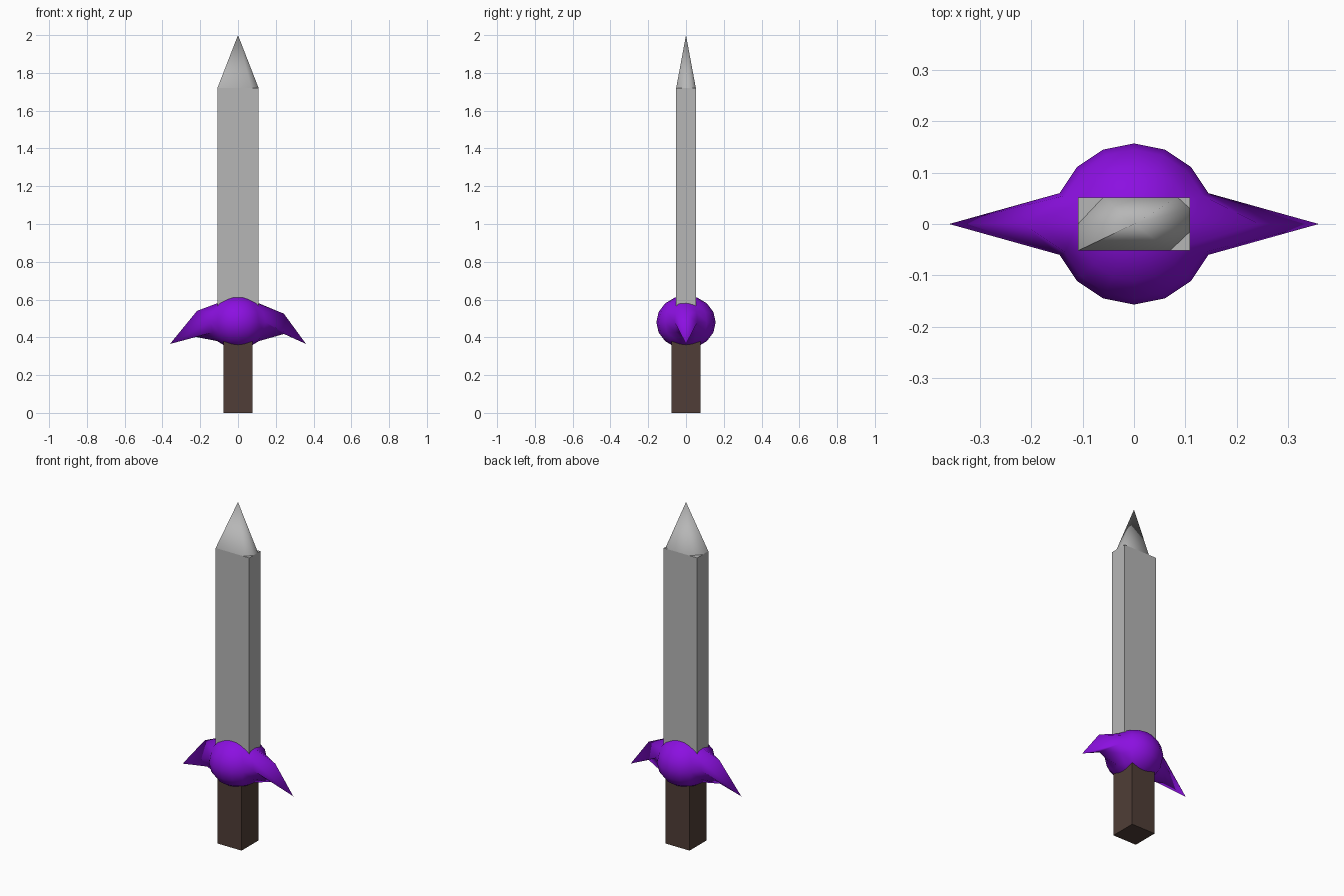
import bpy, bmesh
from math import radians
from mathutils import Vector

if "Cube" in bpy.data.objects:
    bpy.data.objects.remove(bpy.data.objects["Cube"], do_unlink=True)


def material(name, rgb):
    m = bpy.data.materials.new(name)
    m.use_nodes = True
    m.diffuse_color = (*rgb, 1)
    m.node_tree.nodes["Principled BSDF"].inputs["Base Color"].default_value = (*rgb, 1)
    return m


steel = material("steel grey", (0.47, 0.47, 0.47))
purple = material("purple", (0.26, 0.005, 0.75))
brown = material("dark brown", (0.08, 0.048, 0.038))


def finish(name, bm, mat, smooth_angle=None):
    bmesh.ops.recalc_face_normals(bm, faces=bm.faces)
    mesh = bpy.data.meshes.new(name)
    bm.to_mesh(mesh)
    bm.free()
    mesh.materials.append(mat)
    obj = bpy.data.objects.new(name, mesh)
    bpy.context.collection.objects.link(obj)
    if smooth_angle:
        bpy.ops.object.select_all(action="DESELECT")
        obj.select_set(True)
        bpy.context.view_layer.objects.active = obj
        bpy.ops.object.shade_smooth_by_angle(angle=radians(smooth_angle))
    return obj


def box(name, half_x, half_y, z0, z1, mat):
    bm = bmesh.new()
    bmesh.ops.create_cube(bm, size=2)
    for v in bm.verts:
        v.co = Vector((v.co.x * half_x, v.co.y * half_y, z1 if v.co.z > 0 else z0))
    return finish(name, bm, mat)


# Grip and blade
box("grip", 0.078, 0.078, 0, 0.42, brown)
box("blade", 0.109, 0.052, 0.45, 1.72, steel)

# Blade tip: uneven cone whose base nearly fills the blade end
outline = [(-0.109, -0.052), (0.07, -0.052), (0.109, -0.015), (0.109, 0.03),
           (0.085, 0.052), (-0.06, 0.052), (-0.109, 0)]
bm = bmesh.new()
base = [bm.verts.new((x, y, 1.72)) for x, y in outline]
apex = bm.verts.new((0, 0, 2))
bm.faces.new(base)
for a, b in zip(base, base[1:] + base[:1]):
    bm.faces.new((a, b, apex))
finish("blade_tip", bm, steel, 60)

# Guard: ball with the middle points of each side pulled out into a drooping horn
bm = bmesh.new()
bmesh.ops.create_uvsphere(bm, u_segments=16, v_segments=8, radius=1)
horns = {-1: {1: (0.217, 0.54), 0: (0.36, 0.365), -1: (0.222, 0.402)},
         1: {1: (0.243, 0.525), 0: (0.36, 0.365), -1: (0.243, 0.418)}}
for v in bm.verts:
    x, y, z = v.co
    if abs(y) < 0.001 and abs(x) > 0.9:
        side = 1 if x > 0 else -1
        level = 0 if abs(z) < 0.1 else (1 if z > 0 else -1)
        reach, height = horns[side][level]
        v.co = Vector((side * reach, 0, height))
    else:
        v.co = Vector((x * 0.157, y * 0.157, 0.48 + z * 0.141))
finish("guard", bm, purple, 180)
